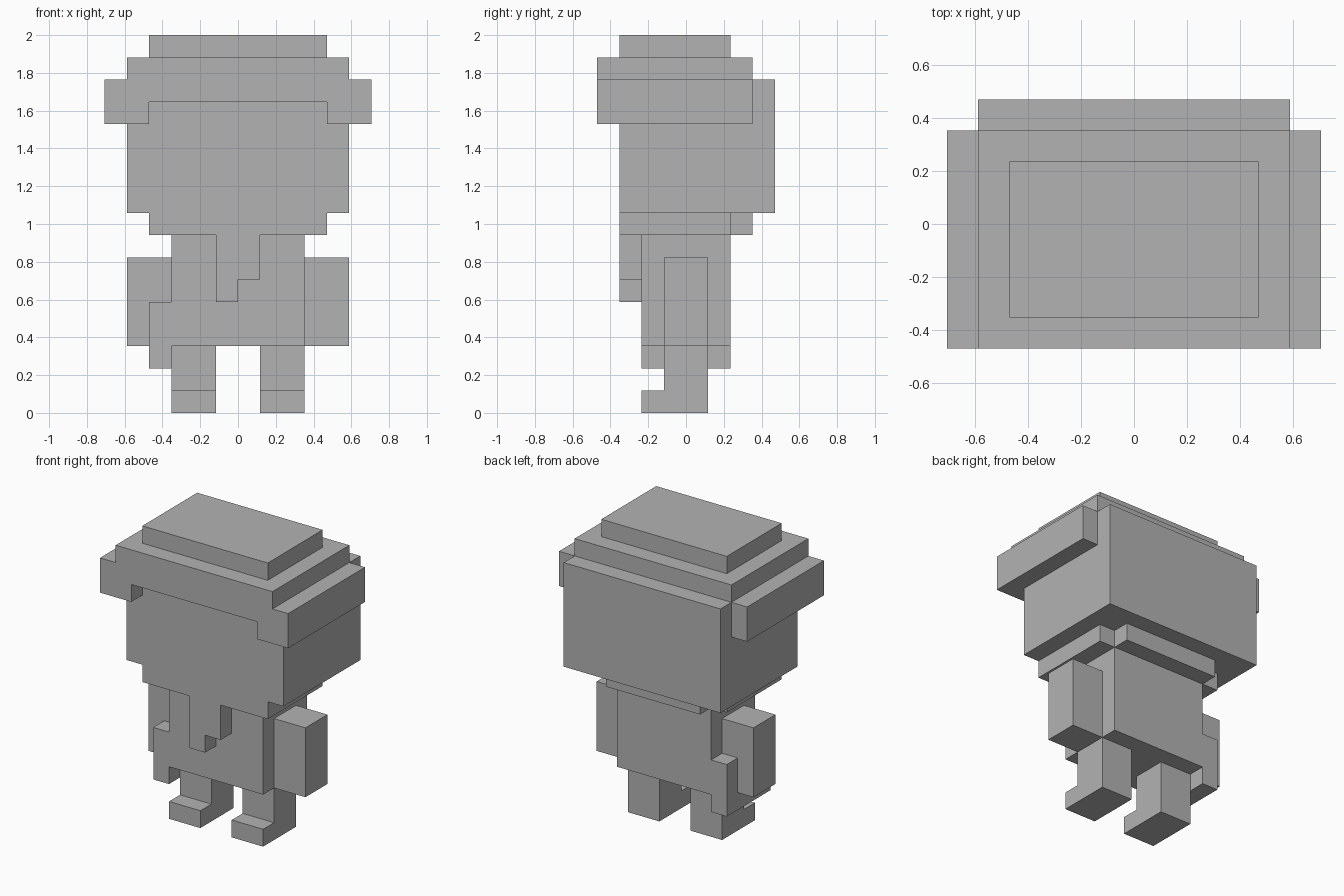
import bpy, bmesh
from mathutils import Vector

U = 2 / 17  # size of one block

cube = bpy.data.objects.get("Cube")
if cube:
    bpy.data.objects.remove(cube, do_unlink=True)

grey = bpy.data.materials.new("plain grey")
grey.use_nodes = True
colour = (0.45, 0.45, 0.45, 1)
grey.diffuse_color = colour
grey.node_tree.nodes["Principled BSDF"].inputs["Base Color"].default_value = colour


def prism(name, outline, start, end, axis):
    """Extrude a block-unit outline along y (outline in x, z) or z (outline in x, y)."""
    def place(a, b, depth):
        return Vector((a, depth, b) if axis == "y" else (a, b, depth)) * U

    bm = bmesh.new()
    face = bm.faces.new([bm.verts.new(place(a, b, start)) for a, b in outline])
    solid = bmesh.ops.extrude_face_region(bm, geom=[face])
    moved = [v for v in solid["geom"] if isinstance(v, bmesh.types.BMVert)]
    bmesh.ops.translate(bm, verts=moved, vec=place(0, 0, end - start))
    bmesh.ops.recalc_face_normals(bm, faces=bm.faces)
    mesh = bpy.data.meshes.new(name)
    bm.to_mesh(mesh)
    bm.free()
    mesh.materials.append(grey)
    obj = bpy.data.objects.new(name, mesh)
    bpy.context.collection.objects.link(obj)
    return obj


def box(name, x, y, z):
    return prism(name, [(x[0], y[0]), (x[1], y[0]), (x[1], y[1]), (x[0], y[1])], *z, "z")


def mirrored(half):
    return half + [(-a, b) for a, b in reversed(half)]


# Head, and chin with notched back corners
box("head", (-5, 5), (-3, 4), (9, 15))
prism("chin", mirrored([(4, -3), (4, 2), (3, 2), (3, 3)]), 8, 9, "z")
prism("beard", [(-1, 8), (-1, 5), (0, 5), (0, 6), (1, 6), (1, 8)], -3, -2, "y")

# Hat: stepped crown, front brim and side flaps
box("hat_top", (-4, 4), (-3, 2), (16, 17))
box("hat_crown", (-5, 5), (-4, 3), (15, 16))
prism("hat_brim", mirrored([(4, 14), (4, 13), (5, 13), (5, 15)]), -4, -3, "y")

# Body, with a pouch on the right hip
box("body", (-3, 3), (-2, 2), (3, 8))
box("hip_pouch", (-4, -3), (-2, 2), (2, 5))

# Paired parts
for side, s in (("left", 1), ("right", -1)):
    def span(a, b):
        return sorted((a * s, b * s))

    box(side + "_hat_flap", span(5, 6), (-4, 3), (13, 15))
    box(side + "_arm", span(3, 5), (-1, 1), (3, 7))
    box(side + "_leg", span(1, 3), (-1, 1), (0, 3))
    box(side + "_foot", span(1, 3), (-2, -1), (0, 1))
